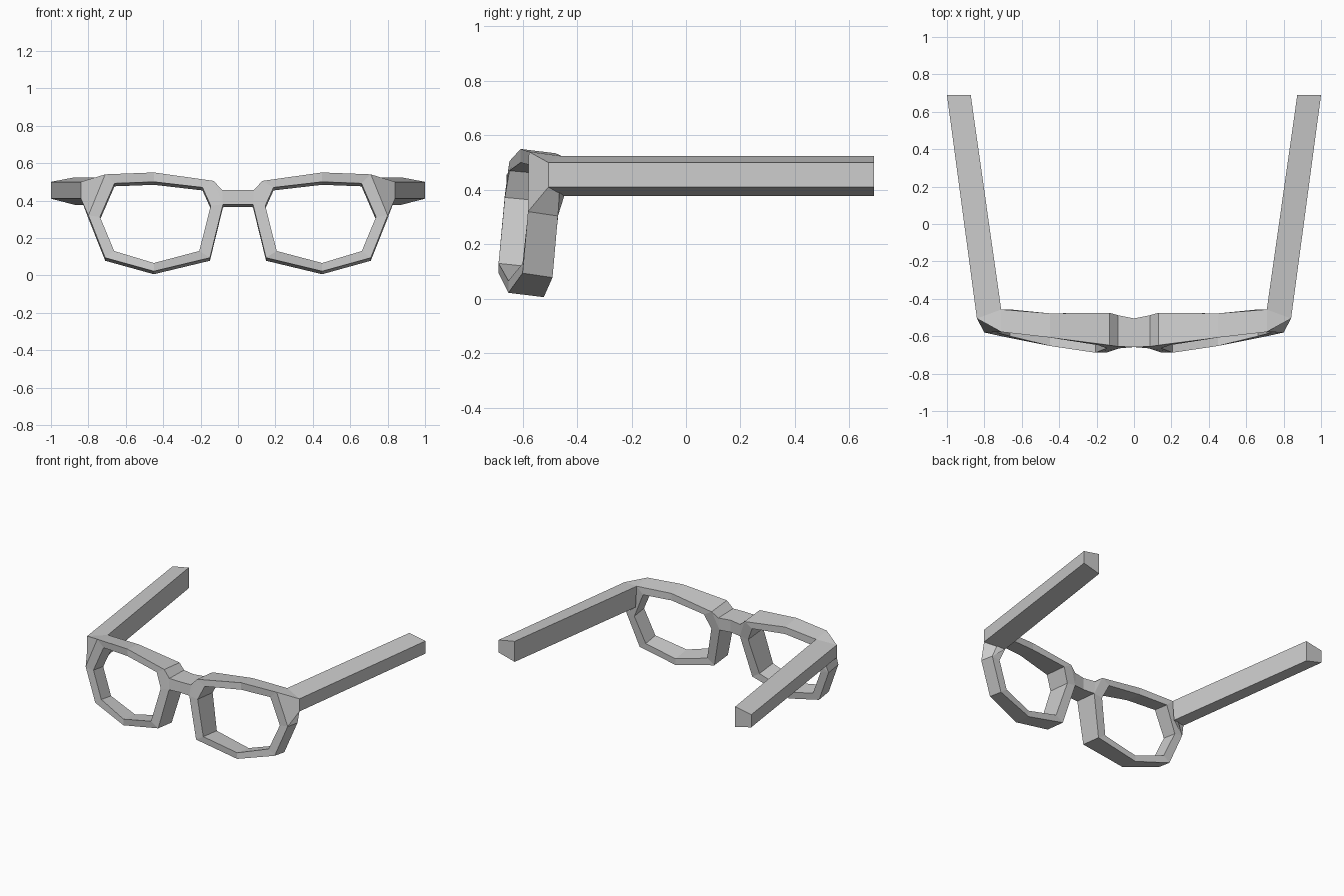
import bpy, bmesh

if "Cube" in bpy.data.objects:
    bpy.data.objects.remove(bpy.data.objects["Cube"])


def make_part(name, rings_list, closed=False, cap=False):
    """Loft 4-point sections into a half model, mirrored across x = 0."""
    bm = bmesh.new()
    rings, skip = rings_list
    vs = [[bm.verts.new(p) for p in r] for r in rings]
    n = len(vs)
    for i in range(n if closed else n - 1):
        a, b = vs[i], vs[(i + 1) % n]
        for k in range(4):
            if (i, k) not in skip:
                m = (k + 1) % 4
                bm.faces.new((a[k], a[m], b[m], b[k]))
    if cap:
        bm.faces.new(vs[-1])
    bmesh.ops.remove_doubles(bm, verts=bm.verts, dist=0.0005)
    bmesh.ops.recalc_face_normals(bm, faces=bm.faces)
    me = bpy.data.meshes.new(name)
    bm.to_mesh(me)
    bm.free()
    ob = bpy.data.objects.new(name, me)
    bpy.context.collection.objects.link(ob)
    mod = ob.modifiers.new("Mirror", 'MIRROR')
    mod.use_clip = True
    return ob


# Rim stations: outer x, outer z, inner x, inner z, front y, back y
stations = [
    (0.13, 0.505, 0.190, 0.470, -0.648, -0.475),   # upper nose corner
    (0.45, 0.550, 0.450, 0.500, -0.607, -0.478),   # top middle
    (0.71, 0.540, 0.660, 0.492, -0.577, -0.457),   # upper hinge corner
    (0.80, 0.320, 0.738, 0.312, -0.580, -0.470),   # outer side
    (0.71, 0.094, 0.662, 0.130, -0.600, -0.490),   # lower outer corner
    (0.45, 0.022, 0.450, 0.066, -0.652, -0.522),   # bottom middle
    (0.15, 0.094, 0.207, 0.130, -0.688, -0.535),   # lower nose corner
    (0.08, 0.380, 0.146, 0.372, -0.665, -0.495),   # nose side
]
DROP = 0.016  # the lens frames tilt, so the back edge sits lower


def section(s):
    ox, oz, ix, iz, f, b = s
    return [(ox, f, oz), (ox, b, oz - DROP), (ix, b, iz - DROP), (ix, f, iz)]


rim = [section(s) for s in stations]
# Outer walls stay open where the temple and the bridge join
make_part("lens_rims", (rim, {(2, 0), (7, 0)}), closed=True)


def side(i, j):
    return [rim[i][0], rim[j][0], rim[j][1], rim[i][1]]


# Bridge: steps down from the nose corner, then runs to the centre
bridge = [
    side(0, 7),
    [(0.085, -0.655, 0.456), rim[7][0], rim[7][1], (0.085, -0.488, 0.452)],
    [(0, -0.658, 0.456), (0, -0.658, 0.380), (0, -0.505, 0.366), (0, -0.505, 0.452)],
]
make_part("nose_bridge", (bridge, set()))

# Temples: hinge block followed by a straight tapered-section arm
temple = [
    side(2, 3),
    [(0.84, -0.505, 0.50), (0.84, -0.505, 0.41), (0.712, -0.447, 0.377), rim[2][1]],
    [(1.0, 0.69, 0.50), (1.0, 0.69, 0.41), (0.873, 0.69, 0.377), (0.873, 0.69, 0.524)],
]
make_part("temple_arms", (temple, set()), cap=True)
